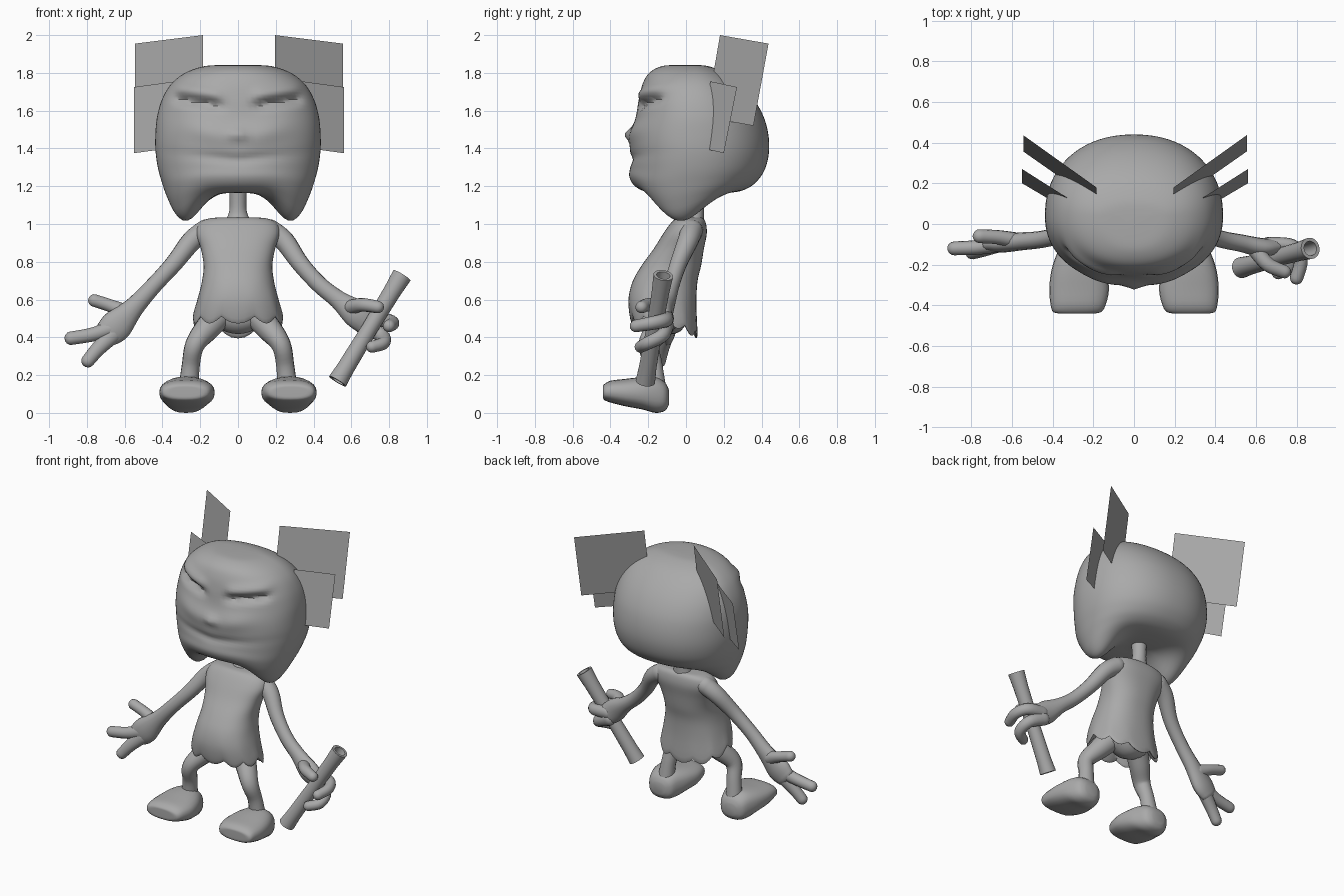
import bpy, bmesh, math
from mathutils import Vector

if "Cube" in bpy.data.objects:
    bpy.data.objects.remove(bpy.data.objects["Cube"])

grey = bpy.data.materials.new("plain_grey")
grey.diffuse_color = (0.4, 0.4, 0.4, 1)
grey.use_nodes = True
grey.node_tree.nodes["Principled BSDF"].inputs["Base Color"].default_value = grey.diffuse_color


def finish(name, bm, smooth=True):
    bmesh.ops.recalc_face_normals(bm, faces=bm.faces)
    me = bpy.data.meshes.new(name)
    bm.to_mesh(me)
    bm.free()
    me.materials.append(grey)
    ob = bpy.data.objects.new(name, me)
    bpy.context.collection.objects.link(ob)
    if smooth:
        bpy.ops.object.select_all(action='DESELECT')
        ob.select_set(True)
        bpy.context.view_layer.objects.active = ob
        bpy.ops.object.shade_smooth_by_angle(angle=math.radians(50))
    return ob


def spline(keys, n):
    """Catmull-Rom samples, n steps between each pair of keys."""
    k = [keys[0]] + list(keys) + [keys[-1]]
    out = []
    for i in range(1, len(k) - 2):
        for s in range(n):
            t = s / n
            out.append([0.5 * (2 * b + (c - a) * t + (2 * a - 5 * b + 4 * c - d) * t * t
                               + (3 * b - a - 3 * c + d) * t ** 3)
                        for a, b, c, d in zip(k[i - 1], k[i], k[i + 1], k[i + 2])])
    return out + [list(keys[-1])]


def loft(name, rings, cap_start=True, cap_end=True, closed=False):
    bm = bmesh.new()
    vs = [[bm.verts.new(p) for p in r] for r in rings]
    m = len(vs[0])
    pairs = list(zip(vs, vs[1:])) + ([(vs[-1], vs[0])] if closed else [])
    for a, b in pairs:
        for j in range(m):
            bm.faces.new((a[j], a[(j + 1) % m], b[(j + 1) % m], b[j]))
    if cap_start:
        bm.faces.new(vs[0])
    if cap_end:
        bm.faces.new(vs[-1])
    return finish(name, bm)


def oval(hw, yf, yb, yc, a, e):
    """Point of a rounded outline with separate front and back depth."""
    c, s = math.cos(a), math.sin(a)
    x = hw * math.copysign(abs(c) ** e, c)
    y = yc + (yb - yc if s > 0 else yc - yf) * math.copysign(abs(s) ** e, s)
    return x, y


def tube(name, keys, n=5, sides=14):
    """Limb through keys (x, y, z, depth radius, width radius) with round ends."""
    p = spline(keys, n)
    pts = [Vector(q[:3]) for q in p]
    rings, u = [], Vector((0, 1, 0))
    for i, q in enumerate(p):
        t = (pts[min(i + 1, len(p) - 1)] - pts[max(i - 1, 0)]).normalized()
        u = (u - t * u.dot(t)).normalized()
        v = t.cross(u)
        steps = [(0, 1)]
        if i == 0:
            steps = [(-0.95, 0.3), (-0.75, 0.66), (-0.4, 0.92), (0, 1)]
        if i == len(p) - 1:
            steps = [(0, 1), (0.4, 0.92), (0.75, 0.66), (0.95, 0.3)]
        for off, sc in steps:
            c = pts[i] + t * off * q[3]
            rings.append([c + (u * math.cos(a) * q[3] + v * math.sin(a) * q[4]) * sc
                          for a in (j * math.tau / sides for j in range(sides))])
    return loft(name, rings)


def g(x, c, w):
    return math.exp(-((x - c) / w) ** 2)


# Head: z, half width, front, back
head = [(1.842, .07, -.05, .05), (1.835, .18, -.13, .12), (1.80, .28, -.195, .21),
        (1.74, .355, -.23, .29), (1.66, .402, -.25, .36), (1.57, .428, -.265, .41),
        (1.48, .437, -.29, .435), (1.39, .437, -.295, .44), (1.31, .425, -.295, .425),
        (1.25, .405, -.30, .395), (1.20, .375, -.27, .345), (1.17, .32, -.21, .27),
        (1.165, .2, -.13, .15), (1.17, .05, -.04, .04)]
rings = []
for z, hw, yf, yb in spline(head, 5):
    ring = []
    for j in range(96):
        x, y = oval(hw, yf, yb, .04, j * math.tau / 96, .92)
        ax, zz = abs(x), z
        # jowls drooping on both sides of the jaw
        low = min(1, max(0, (1.38 - z) / .2))
        zz -= .15 * low * g(ax, .28, .11) * g(y, -.03, .16)
        # slanted eyes, brows, nose, cheeks and mouth line
        if y < .0:
            line = 1.615 + .16 * (ax - .1)
            span = 1 / (1 + math.exp((abs(ax - .21) - .12) / .012))
            y += .035 * g(z, line + .01, .025) * span
            y -= .02 * g(z, line + .07, .03) * span
            y -= .03 * g(x, 0, .04) * g(z, 1.475, .03)
            y -= .015 * g(z, 1.45 + .25 * ax, .06) * g(ax, .15, .14)
            y += .015 * g(z, 1.34 + .1 * ax, .025) * g(ax, 0, .28)
        ring.append((x, y, zz))
    rings.append(ring)
loft("head", rings)

# Neck
tube("neck", [(0, .03, .98, .07, .09), (0, .045, 1.03, .05, .06),
              (0, .05, 1.09, .045, .045), (0, .05, 1.2, .05, .05)])

# Tunic: z, half width, front, back, hem weight
tunic = [(1.035, .06, -.01, .07, 0), (1.03, .15, -.05, .09, 0), (1.005, .205, -.08, .105, 0),
         (.95, .222, -.12, .11, 0), (.87, .197, -.17, .095, 0), (.78, .182, -.235, .08, 0),
         (.69, .192, -.285, .06, 0), (.6, .215, -.305, .055, .3), (.515, .238, -.29, .06, 1),
         (.53, .215, -.265, .035, .9), (.62, .12, -.2, -.02, 0)]
rings = []
for z, hw, yf, yb, w in spline(tunic, 4):
    ring = []
    for j in range(60):
        a = j * math.tau / 60
        x, y = oval(hw, yf, yb, (yf + yb) / 2, a, .85)
        back = max(0, math.sin(a))
        ring.append((x, y, z - w * (.035 * abs(math.sin(5 * a)) + .075 * back)))
    rings.append(ring)
loft("tunic", rings)

# Pelvis under the tunic
tube("pelvis", [(-.08, -.08, .52, .08, .08), (0, -.08, .5, .085, .085), (.08, -.08, .52, .08, .08)])

# Legs and feet
for s, side in ((1, "left"), (-1, "right")):
    tube(side + "_leg", [(s * .09, -.09, .53, .07, .075), (s * .16, -.14, .45, .068, .068),
                         (s * .228, -.195, .36, .058, .052), (s * .25, -.17, .25, .046, .048),
                         (s * .262, -.155, .12, .052, .055)])
    # foot: y, centre x, half width, bottom, top
    foot = [(-.44, .28, .07, .09, .135), (-.435, .28, .115, .07, .15), (-.40, .275, .135, .055, .17),
            (-.32, .27, .147, .035, .18), (-.23, .272, .135, .018, .19), (-.16, .275, .11, .0, .19),
            (-.11, .275, .085, .012, .16), (-.09, .275, .045, .045, .12)]
    rings = [[(s * (cx + hw * math.copysign(abs(math.cos(a)) ** .8, math.cos(a))), y,
               max(0, (b + t) / 2 + (t - b) / 2 * math.copysign(abs(math.sin(a)) ** .8, math.sin(a))))
              for a in (j * math.tau / 24 for j in range(24))]
             for y, cx, hw, b, t in spline(foot, 3)]
    loft(side + "_foot", rings)

# Open hand arm
tube("right_arm", [(-.17, .03, .965, .06, .06), (-.245, .01, .91, .055, .055),
                   (-.34, -.045, .79, .045, .047), (-.45, -.075, .67, .042, .045),
                   (-.55, -.085, .56, .044, .055), (-.64, -.095, .465, .045, .085),
                   (-.69, -.1, .42, .038, .075)])
tube("right_thumb", [(-.59, -.08, .53, .04, .045), (-.67, -.065, .565, .035, .035),
                     (-.76, -.06, .595, .034, .034)])
tube("right_long_finger", [(-.66, -.1, .45, .038, .045), (-.77, -.115, .415, .036, .038),
                           (-.885, -.12, .395, .034, .036)])
tube("right_short_finger", [(-.66, -.1, .42, .038, .05), (-.74, -.125, .34, .036, .04),
                            (-.795, -.14, .275, .034, .036)])

# Gripping hand arm
tube("left_arm", [(.17, .03, .965, .06, .06), (.245, .01, .91, .055, .055),
                  (.33, -.04, .79, .045, .047), (.43, -.075, .68, .042, .045),
                  (.53, -.095, .6, .043, .05), (.62, -.115, .53, .047, .075),
                  (.68, -.11, .48, .04, .07)])
tube("left_thumb", [(.6, -.13, .56, .04, .04), (.66, -.2, .572, .036, .036), (.74, -.235, .56, .033, .033)])
tube("left_upper_finger", [(.67, -.1, .5, .036, .042), (.78, -.11, .49, .035, .038),
                           (.82, -.18, .475, .034, .036), (.8, -.265, .46, .033, .033)])
tube("left_lower_finger", [(.66, -.1, .46, .036, .045), (.76, -.125, .41, .035, .038),
                           (.77, -.2, .37, .034, .036), (.71, -.24, .35, .032, .032)])

# Hollow flared baton
low, high = Vector((.527, -.215, .167)), Vector((.868, -.12, .728))
axis = (high - low).normalized()
u = axis.orthogonal().normalized()
v = axis.cross(u)
outline = [(0, .052), (.12, .047), (.5, .043), (.85, .047), (1, .053), (1, .036),
           (.85, .034), (.15, .034), (0, .036)]
loft("baton", [[low.lerp(high, t) + (u * math.cos(a) + v * math.sin(a)) * r
                for a in (j * math.tau / 20 for j in range(20))] for t, r in outline],
     False, False, True)

# Thin upright plates on both sides of the head
plates = {"tall_plate": [(.195, .18, 2.0), (.555, .437, 1.955), (.555, .357, 1.52), (.195, .105, 1.565)],
          "small_plate": [(.34, .13, 1.755), (.56, .27, 1.725), (.56, .2, 1.375), (.34, .07, 1.405)]}
for name, quad in plates.items():
    for s, side in ((1, "left_"), (-1, "right_")):
        bm = bmesh.new()
        bm.faces.new([bm.verts.new((x if s > 0 else .01 - x, y, z)) for x, y, z in quad])
        finish(side + name, bm, False)
